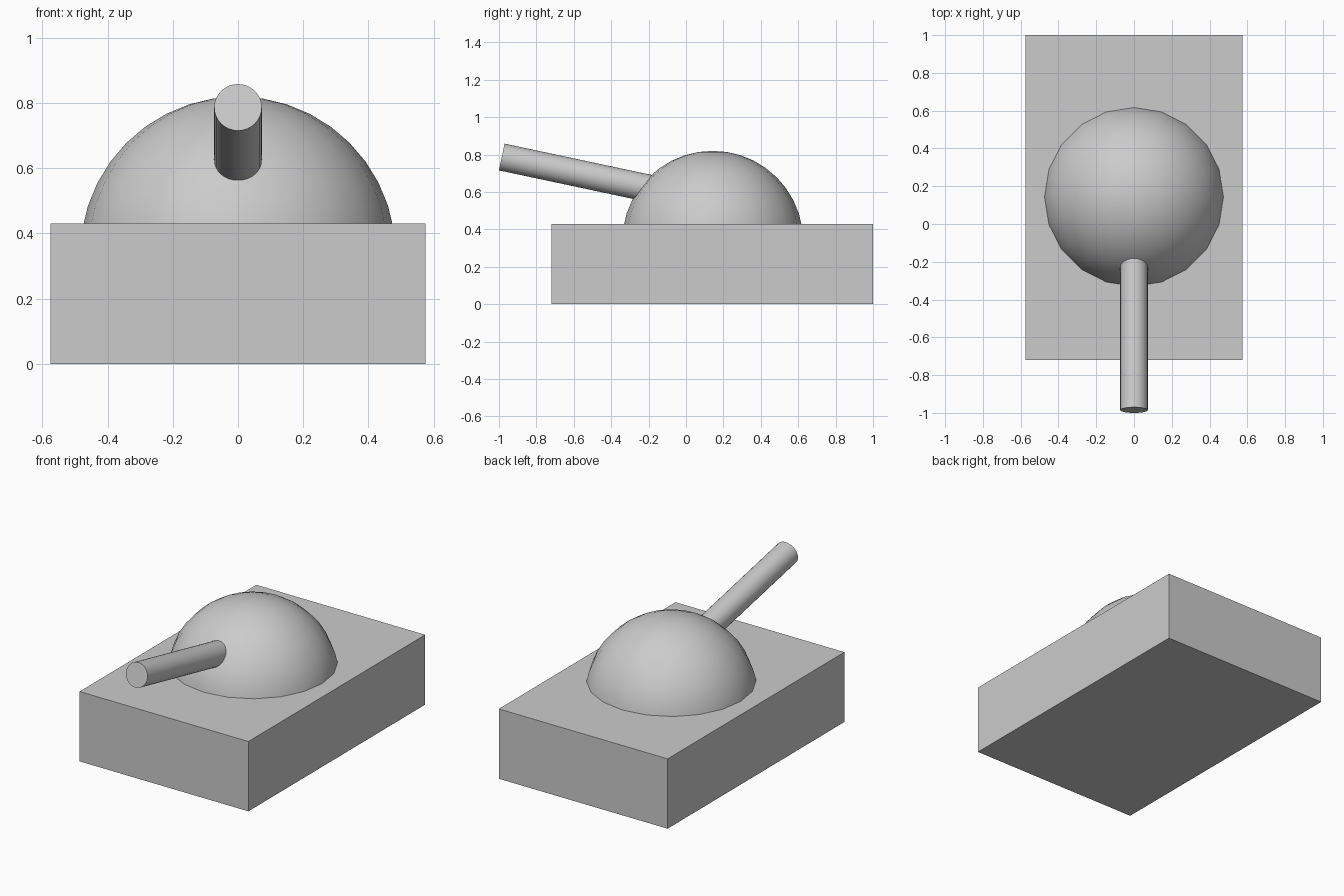
import bpy
import bmesh
from math import radians, sin, cos
from mathutils import Vector

if "Cube" in bpy.data.objects:
    bpy.data.objects.remove(bpy.data.objects["Cube"])


def finish(name, bm, smooth=False):
    bmesh.ops.recalc_face_normals(bm, faces=bm.faces)
    mesh = bpy.data.meshes.new(name)
    bm.to_mesh(mesh)
    bm.free()
    obj = bpy.data.objects.new(name, mesh)
    bpy.context.collection.objects.link(obj)
    if smooth:
        bpy.ops.object.select_all(action='DESELECT')
        obj.select_set(True)
        bpy.context.view_layer.objects.active = obj
        bpy.ops.object.shade_smooth_by_angle(angle=radians(35))
    return obj


# Hull block
bm = bmesh.new()
bmesh.ops.create_cube(bm, size=1)
bmesh.ops.scale(bm, vec=(1.15, 1.72, 0.43), verts=bm.verts)
bmesh.ops.translate(bm, vec=(0, 0.14, 0.215), verts=bm.verts)
finish("hull", bm)

# Domed turret: upper half of a sphere, its rim sunk into the hull
centre = Vector((0, 0.143, 0.336))
bm = bmesh.new()
bmesh.ops.create_uvsphere(bm, u_segments=20, v_segments=20, radius=0.484)
bmesh.ops.delete(bm, geom=[v for v in bm.verts if v.co.z < -0.01], context='VERTS')
bmesh.ops.contextual_create(bm, geom=[e for e in bm.edges if e.is_boundary])
bmesh.ops.translate(bm, vec=centre, verts=bm.verts)
finish("turret", bm, smooth=True)

# Gun barrel, raised 12 degrees towards the front and ending inside the turret
tilt = radians(12)
direction = Vector((0, -cos(tilt), sin(tilt)))
muzzle = Vector((0, -0.985, 0.787))
length = 1.1
bm = bmesh.new()
bmesh.ops.create_cone(bm, cap_ends=True, segments=32, radius1=0.073,
                      radius2=0.073, depth=length)
barrel = finish("barrel", bm, smooth=True)
barrel.rotation_euler = (radians(90) - tilt, 0, 0)
barrel.location = muzzle - direction * length / 2
